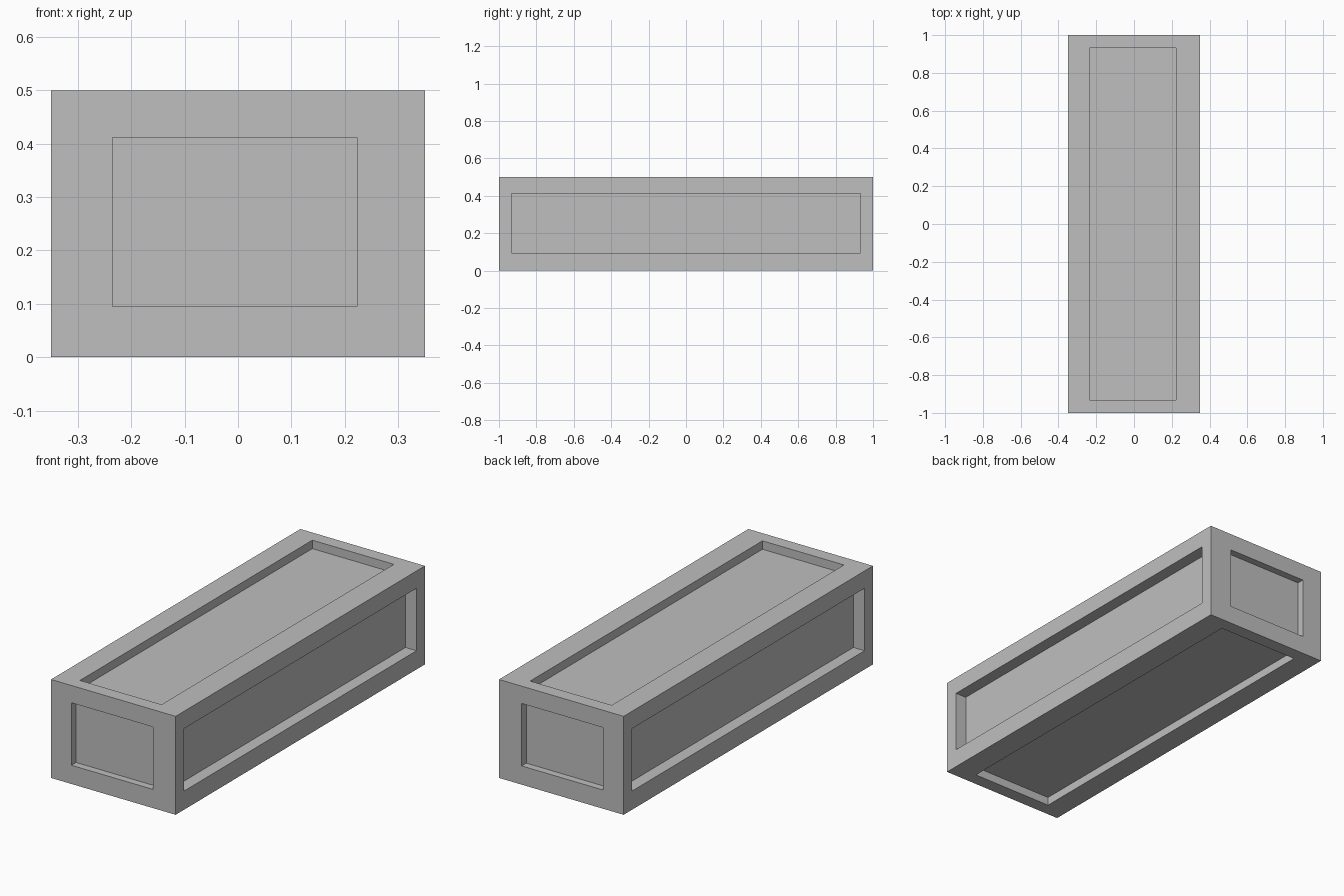
import bpy
import bmesh
from mathutils import Vector

cube = bpy.data.objects.get("Cube")
if cube:
    bpy.data.objects.remove(cube, do_unlink=True)

HALF = Vector((0.35, 1.0, 0.25))
CENTRE = Vector((0, 0, 0.25))
OPEN_MIN = Vector((-0.235, -0.932, 0.095))
OPEN_MAX = Vector((0.223, 0.932, 0.412))
DEPTH = Vector((0.062, 0.037, 0.043))

grey = bpy.data.materials.new("plain grey")
grey.use_nodes = True
colour = (0.52, 0.52, 0.52, 1)
grey.diffuse_color = colour
grey.node_tree.nodes["Principled BSDF"].inputs["Base Color"].default_value = colour

# Solid outer block
bm = bmesh.new()
bmesh.ops.create_cube(bm, size=2)
for v in bm.verts:
    v.co = v.co * HALF + CENTRE
bm.normal_update()

# One recessed panel in every side
for face in list(bm.faces):
    normal = face.normal.copy()
    axis = max(range(3), key=lambda i: abs(normal[i]))
    bmesh.ops.inset_individual(bm, faces=[face], thickness=0.02)
    for v in face.verts:
        for i in range(3):
            if i != axis:
                v.co[i] = OPEN_MAX[i] if v.co[i] > CENTRE[i] else OPEN_MIN[i]
    floor = bmesh.ops.extrude_discrete_faces(bm, faces=[face])["faces"][0]
    bmesh.ops.translate(bm, verts=floor.verts, vec=-normal * DEPTH[axis])

bmesh.ops.recalc_face_normals(bm, faces=bm.faces)
mesh = bpy.data.meshes.new("panelled_block")
bm.to_mesh(mesh)
bm.free()
mesh.materials.append(grey)
block = bpy.data.objects.new("panelled_block", mesh)
bpy.context.collection.objects.link(block)
